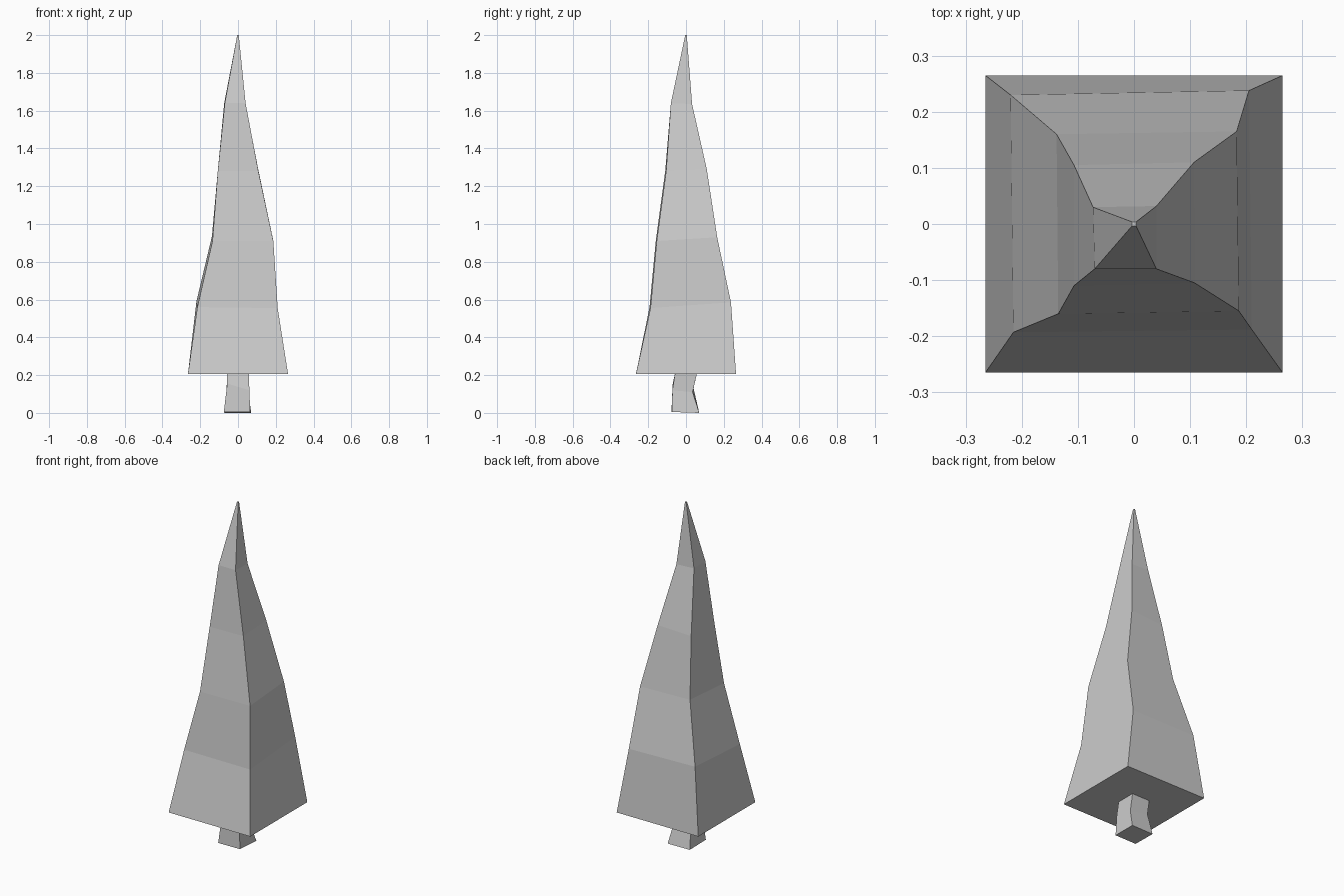
import bpy, bmesh

def loft(name, rings):
    """Skin four-cornered rings (SW, SE, NE, NW) into a closed flat-shaded solid."""
    bm = bmesh.new()
    loops = [[bm.verts.new(p) for p in ring] for ring in rings]
    for lo, hi in zip(loops, loops[1:]):
        for i in range(4):
            j = (i + 1) % 4
            bm.faces.new((lo[i], lo[j], hi[j], hi[i]))
    bm.faces.new(loops[0][::-1])
    bm.faces.new(loops[-1])
    bmesh.ops.recalc_face_normals(bm, faces=bm.faces)
    mesh = bpy.data.meshes.new(name)
    bm.to_mesh(mesh)
    bm.free()
    obj = bpy.data.objects.new(name, mesh)
    bpy.context.collection.objects.link(obj)
    return obj

def square(r, z):
    return [(-r, -r, z), (r, -r, z), (r, r, z), (-r, r, z)]

# Tall foliage: square base and tip with hand-wobbled rings between
loft("foliage", [
    square(0.265, 0.205),
    [(-0.215, -0.193, 0.56), (0.21, -0.188, 0.555), (0.205, 0.238, 0.585), (-0.22, 0.23, 0.59)],
    [(-0.135, -0.16, 0.91), (0.187, -0.155, 0.91), (0.183, 0.165, 0.93), (-0.138, 0.16, 0.935)],
    [(-0.107, -0.11, 1.28), (0.108, -0.105, 1.28), (0.107, 0.11, 1.29), (-0.107, 0.105, 1.28)],
    [(-0.07, -0.08, 1.64), (0.04, -0.08, 1.64), (0.04, 0.032, 1.635), (-0.073, 0.03, 1.64)],
    square(0.004, 2.0),
])

# Short trunk, pinched at the middle
loft("trunk", [
    [(-0.075, -0.077, 0.005), (0.065, -0.075, 0.005), (0.07, 0.07, 0.0), (-0.072, 0.068, 0.0)],
    [(-0.057, -0.07, 0.155), (0.06, -0.072, 0.12), (0.055, 0.035, 0.11), (-0.06, 0.04, 0.13)],
    square(0.058, 0.21),
])
